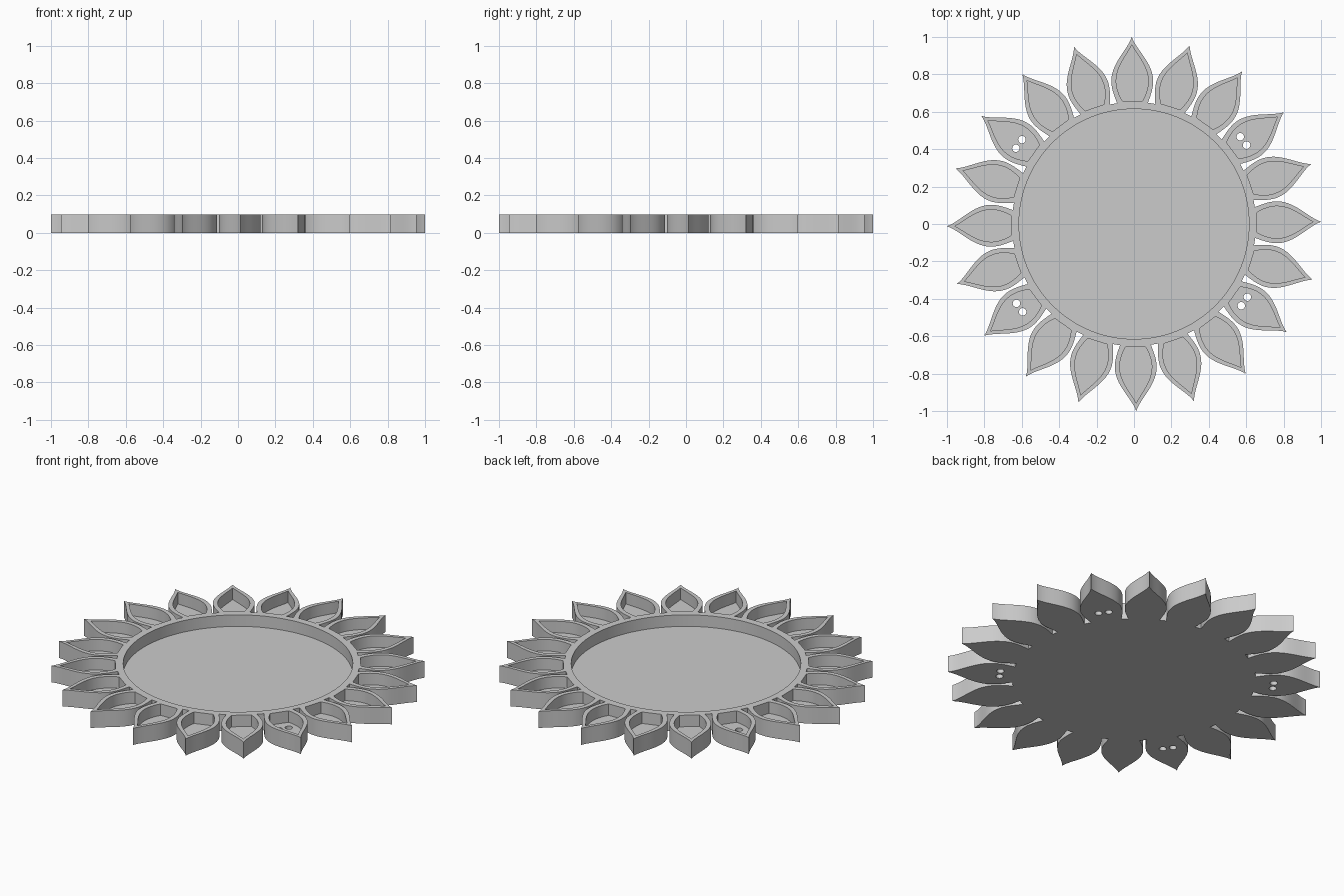
import bpy
import bmesh
from math import radians, sin, cos, tau
from mathutils import Vector, Matrix
from mathutils.geometry import interpolate_bezier

HEIGHT, FLOOR = 0.098, 0.03
PETALS = 20

cube = bpy.data.objects.get("Cube")
if cube:
    bpy.data.objects.remove(cube, do_unlink=True)

grey = bpy.data.materials.new("plain grey")
grey.use_nodes = True
grey.diffuse_color = (0.6, 0.6, 0.6, 1)
grey.node_tree.nodes["Principled BSDF"].inputs["Base Color"].default_value = (0.6, 0.6, 0.6, 1)


def circle(radius, sides, centre=(0, 0)):
    return [Vector((centre[0] + radius * cos(tau * i / sides),
                    centre[1] + radius * sin(tau * i / sides))) for i in range(sides)]


def petal_outline(flank, shoulder):
    """Mirrored outline, pointing along +y, from two bezier segments."""
    half = []
    for a, b, c, d in (flank, shoulder):
        pts = interpolate_bezier(Vector(a), Vector(b), Vector(c), Vector(d), 14)
        half += [Vector(p[:2]) for p in pts[(1 if half else 0):]]
    return half + [Vector((-p.x, p.y)) for p in reversed(half[:-1])]


def around(outline):
    """Copies of an outline turned about the centre."""
    copies = []
    for i in range(PETALS):
        turn = Matrix.Rotation(radians(0.7) + tau * i / PETALS, 2)
        copies.append([turn @ p for p in outline])
    return copies


def prisms(name, outlines, z0, z1):
    """One object holding an upright prism for each outline."""
    bm = bmesh.new()
    for pts in outlines:
        low = [bm.verts.new((p.x, p.y, z0)) for p in pts]
        high = [bm.verts.new((p.x, p.y, z1)) for p in pts]
        bm.faces.new(low[::-1])
        bm.faces.new(high)
        for i in range(len(pts)):
            j = (i + 1) % len(pts)
            bm.faces.new((low[i], low[j], high[j], high[i]))
    bmesh.ops.recalc_face_normals(bm, faces=bm.faces[:])
    mesh = bpy.data.meshes.new(name)
    bm.to_mesh(mesh)
    bm.free()
    mesh.materials.append(grey)
    obj = bpy.data.objects.new(name, mesh)
    bpy.context.collection.objects.link(obj)
    return obj


def combine(body, tool, operation):
    """Apply a boolean and discard the tool."""
    tool.hide_render = True
    mod = body.modifiers.new(tool.name, "BOOLEAN")
    mod.operation = operation
    mod.solver = "EXACT"
    mod.object = tool
    bpy.context.view_layer.objects.active = body
    bpy.ops.object.modifier_apply(modifier=mod.name)
    bpy.data.objects.remove(tool, do_unlink=True)


# Petal walls and the smaller pocket inside each
petal = petal_outline(
    [(0.072, 0.62, 0), (0.095, 0.68, 0), (0.112, 0.72, 0), (0.112, 0.765, 0)],
    [(0.112, 0.765, 0), (0.112, 0.86, 0), (0.024, 0.93, 0), (0, 1, 0)])
pocket = petal_outline(
    [(0.053, 0.657, 0), (0.072, 0.69, 0), (0.086, 0.725, 0), (0.086, 0.765, 0)],
    [(0.086, 0.765, 0), (0.086, 0.84, 0), (0.03, 0.9, 0), (0, 0.957, 0)])

# Round body joined with the petals
tray = prisms("flower_tray", [circle(0.652, 120)], 0, HEIGHT)
combine(tray, prisms("petals", around(petal), 0, HEIGHT), "UNION")

# Central well and petal pockets
hollows = [circle(0.615, 120)] + around(pocket)
combine(tray, prisms("hollows", hollows, FLOOR, 0.2), "DIFFERENCE")

# Pairs of mounting holes in four diagonal petals
holes = []
for x, y in ((0.585, 0.444), (-0.615, 0.428), (-0.612, -0.447), (0.59, -0.414)):
    middle = Vector((x, y))
    across = Vector((-y, x)).normalized() * 0.028
    holes += [circle(0.02, 24, middle + across), circle(0.02, 24, middle - across)]
combine(tray, prisms("holes", holes, -0.1, 0.2), "DIFFERENCE")

# Smooth curved walls with sharp rims
bpy.ops.object.select_all(action="DESELECT")
tray.select_set(True)
bpy.context.view_layer.objects.active = tray
bpy.ops.object.shade_smooth_by_angle(angle=radians(30))
